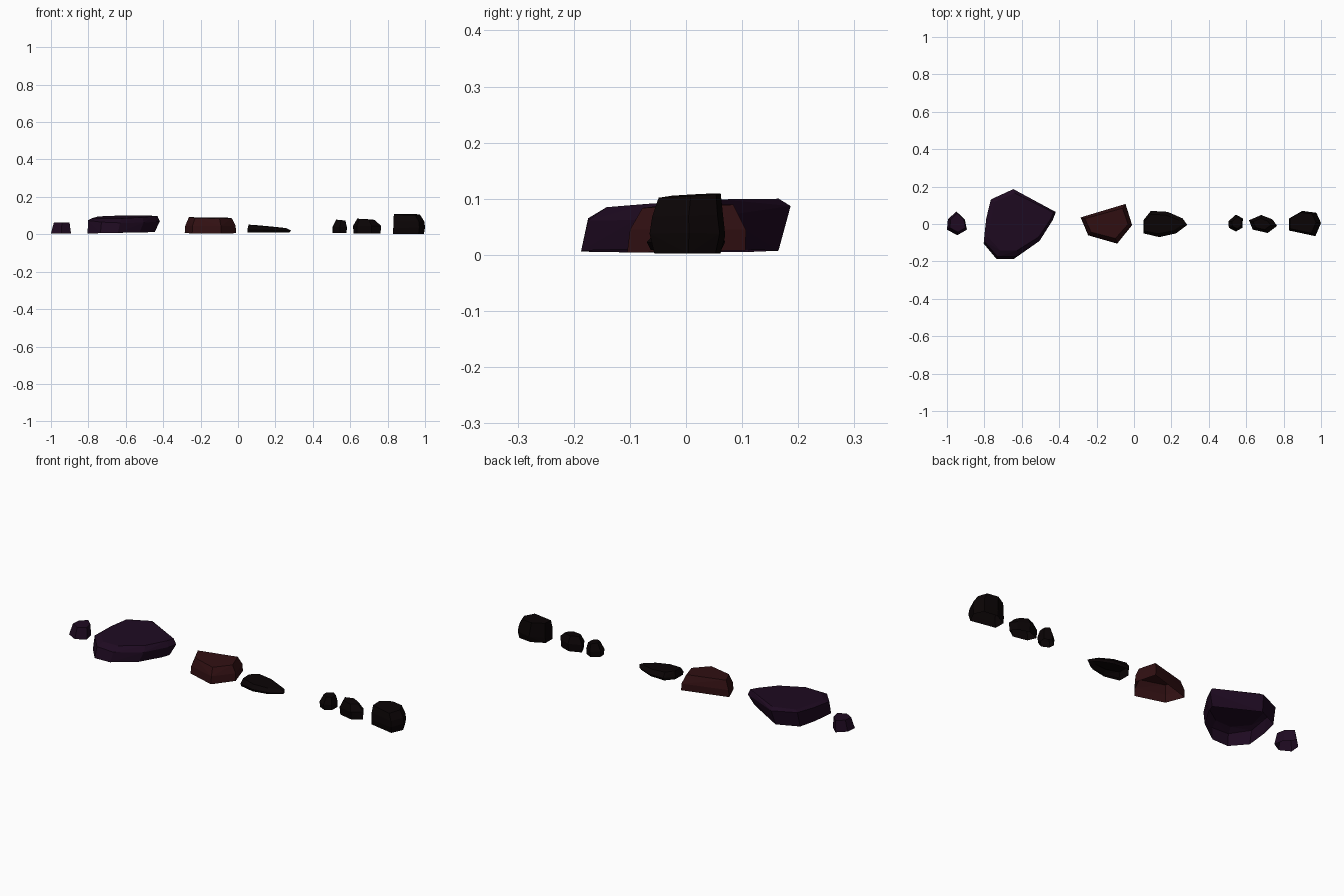
import bpy, bmesh
from math import radians


def material(name, rgb):
    m = bpy.data.materials.new(name)
    m.diffuse_color = (*rgb, 1)
    return m


violet = material("violet_stone", (0.013, 0.003, 0.015))
red = material("red_stone", (0.030, 0.005, 0.006))
black = material("black_stone", (0.003, 0.0012, 0.0015))


def rock(name, mat, outline, rings):
    """Open-bottomed hull of outline rings; ring = (x scale, y scale, dx, dy, z, x slope, y slope)."""
    xs, ys = zip(*outline)
    cx, cy = (min(xs) + max(xs)) / 2, (min(ys) + max(ys)) / 2
    bm = bmesh.new()
    for sx, sy, dx, dy, z, ax, ay in rings:
        for x, y in outline:
            px, py = (x - cx) * sx, (y - cy) * sy
            bm.verts.new((cx + px + dx, cy + py + dy, z + ax * px + ay * py))
    res = bmesh.ops.convex_hull(bm, input=bm.verts)
    loose = {g for g in res["geom_interior"] + res["geom_unused"]
             if isinstance(g, bmesh.types.BMVert)}
    bmesh.ops.delete(bm, geom=list(loose), context='VERTS')
    # merge nearly coplanar triangles into broad facets
    bmesh.ops.dissolve_limit(bm, angle_limit=radians(4), verts=bm.verts, edges=bm.edges)
    bmesh.ops.recalc_face_normals(bm, faces=bm.faces)
    # the rocks are hollow shells: remove the underside
    under = [f for f in bm.faces if f.normal.z < -0.9]
    bmesh.ops.delete(bm, geom=under, context='FACES')
    me = bpy.data.meshes.new(name)
    bm.to_mesh(me)
    bm.free()
    me.materials.append(mat)
    bpy.context.collection.objects.link(bpy.data.objects.new(name, me))


# tiny rock at the far left
rock("left_pebble", violet,
     [(-.95, .067), (-.905, .025), (-.893, -.03), (-.945, -.06), (-1, -.03), (-.995, .025)],
     [(1, 1, 0, 0, .005, 0, 0), (.78, .80, .004, .004, .064, 0, 0)])

# broad slab, back edge overhanging
rock("large_slab", violet,
     [(-.645, .187), (-.418, .06), (-.435, .015), (-.505, -.10), (-.63, -.187),
      (-.73, -.187), (-.803, -.10), (-.79, .025), (-.765, .13)],
     [(.93, .94, -.014, -.011, .008, .02, 0), (1, .965, 0, .006, .073, -.04, .07),
      (.91, .82, .004, .012, .093, .02, .05)])

# reddish five-sided block
rock("red_block", red,
     [(-.285, .035), (-.045, .108), (-.01, -.005), (-.09, -.105), (-.245, -.06)],
     [(1, .99, 0, -.001, .006, 0, .02), (.98, .97, 0, .002, .045, 0, 0),
      (.84, .76, 0, .002, .088, -.02, .04)])

# thin wedge, sloping down to the right
rock("flat_wedge", black,
     [(.05, .02), (.09, .07), (.18, .065), (.26, .03), (.285, -.005),
      (.225, -.05), (.135, -.07), (.05, -.05)],
     [(.95, .9, -.005, 0, .009, 0, 0), (1, 1, 0, 0, .022, -.02, 0),
      (.86, .74, -.01, 0, .042, -.09, .03)])

# three small rocks on the right
rock("small_pebble", black,
     [(.505, .015), (.545, .05), (.582, .03), (.58, -.02), (.545, -.04), (.507, -.02)],
     [(.97, .9, 0, 0, .008, 0, 0), (1, 1, 0, 0, .038, 0, 0),
      (.65, .7, .006, .002, .076, -.1, 0)])
rock("middle_pebble", black,
     [(.615, .02), (.68, .048), (.74, .025), (.765, -.01), (.715, -.048), (.635, -.03)],
     [(.96, .88, 0, 0, .003, 0, 0), (1, 1, 0, 0, .045, 0, 0),
      (.62, .62, -.006, 0, .08, -.06, .05)])
rock("tall_pebble", black,
     [(.83, .03), (.90, .07), (.975, .06), (1, .005), (.97, -.065), (.83, -.035)],
     [(.97, .87, -.003, 0, .002, 0, 0), (1, 1, 0, 0, .035, .05, 0),
      (.97, .93, -.002, 0, .07, 0, .03), (.82, .82, -.012, .004, .106, -.02, .06)])
